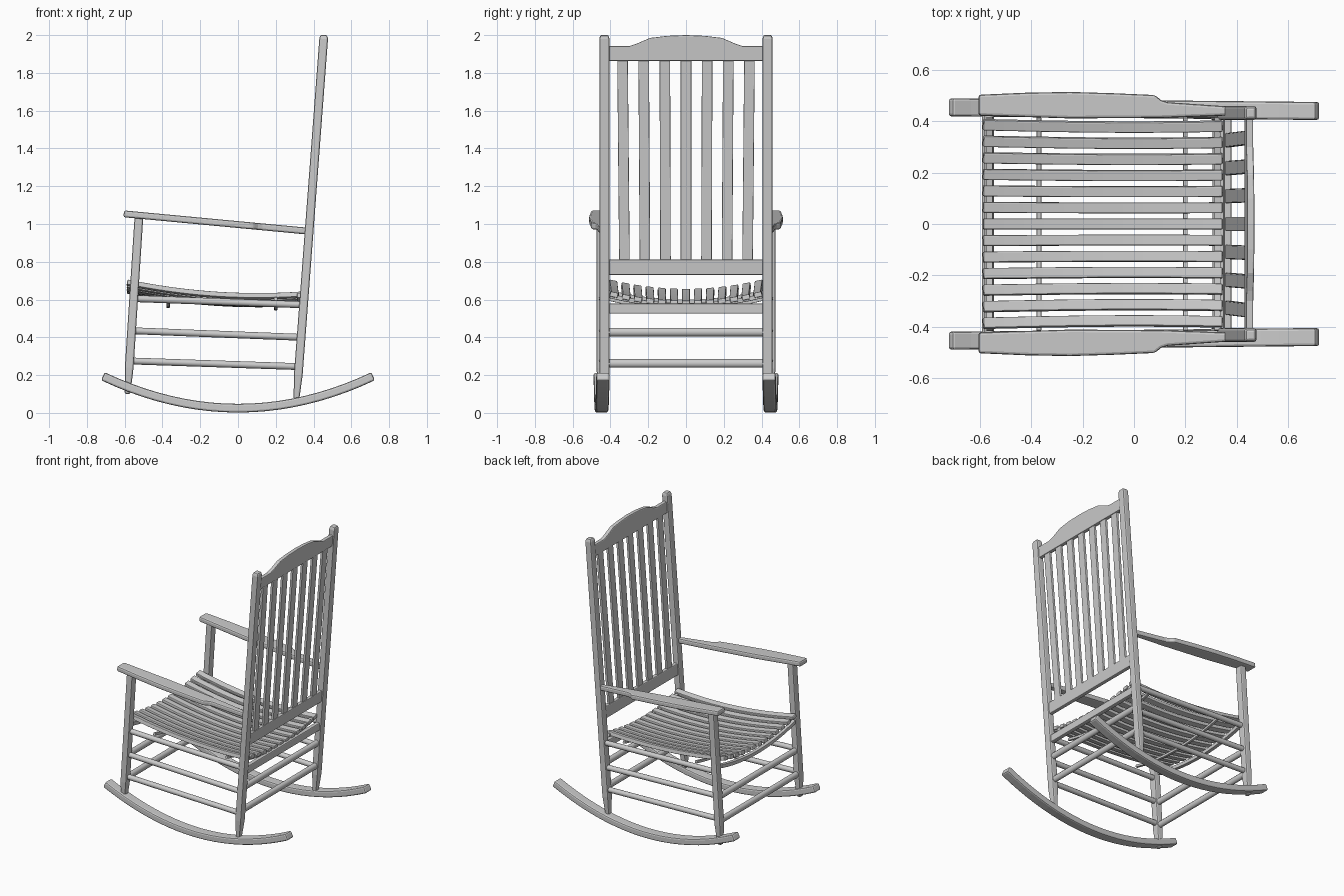
import bpy, bmesh
from math import cos, pi, sin
from mathutils import Vector

cube = bpy.data.objects.get("Cube")
if cube:
    bpy.data.objects.remove(cube)

wood = bpy.data.materials.new("painted grey wood")
wood.use_nodes = True
GREY = (0.6, 0.6, 0.6, 1)
wood.diffuse_color = GREY
wood.node_tree.nodes["Principled BSDF"].inputs["Base Color"].default_value = GREY


def finish(name, bm, bevel=0.0):
    bmesh.ops.recalc_face_normals(bm, faces=bm.faces)
    mesh = bpy.data.meshes.new(name)
    bm.to_mesh(mesh)
    bm.free()
    mesh.materials.append(wood)
    obj = bpy.data.objects.new(name, mesh)
    bpy.context.collection.objects.link(obj)
    if bevel:
        mod = obj.modifiers.new("soft edges", "BEVEL")
        mod.width = bevel
        mod.segments = 2
        mod.limit_method = "ANGLE"
    return obj


def sweep(name, path, width, thick, side=(0, 1, 0), bevel=0.006, scale=None, sides=4):
    """Sweep a box (or round) section along a path; width runs along side."""
    bm = bmesh.new()
    pts = [Vector(p) for p in path]
    rings = []
    for i, p in enumerate(pts):
        t = (pts[min(i + 1, len(pts) - 1)] - pts[max(i - 1, 0)]).normalized()
        u = Vector(side)
        u = (u - t * u.dot(t)).normalized()
        v = t.cross(u)
        k = scale[i] if scale else 1
        if sides == 4:
            offs = [(-1, -1), (1, -1), (1, 1), (-1, 1)]
        else:
            offs = [(cos(2 * pi * j / sides), sin(2 * pi * j / sides)) for j in range(sides)]
        rings.append([bm.verts.new(p + (u * a * width + v * b * thick) * k / 2) for a, b in offs])
    for r, q in zip(rings, rings[1:]):
        for j in range(sides):
            bm.faces.new((r[j], r[(j + 1) % sides], q[(j + 1) % sides], q[j]))
    bm.faces.new(rings[0])
    bm.faces.new(rings[-1])
    obj = finish(name, bm, bevel)
    if sides > 4:
        for f in obj.data.polygons:
            f.use_smooth = len(f.vertices) == 4
    return obj


def plate(name, outline, offset, bevel=0.006):
    """Thicken a flat outline by an offset vector, centred on the outline."""
    bm = bmesh.new()
    off = Vector(offset) / 2
    a = [bm.verts.new(Vector(p) - off) for p in outline]
    b = [bm.verts.new(Vector(p) + off) for p in outline]
    n = len(a)
    bm.faces.new(a)
    bm.faces.new(b)
    for i in range(n):
        bm.faces.new((a[i], a[(i + 1) % n], b[(i + 1) % n], b[i]))
    return finish(name, bm, bevel)


def back_x(z):
    return 0.31 + 0.0755 * (z - 0.08)


def front_x(z):
    return -0.585 + 0.0645 * (z - 0.1)


def dish(y):
    return 0.045 * ((y / 0.385) ** 2 - 1)


def spread(a, b, n):
    return [a + (b - a) * i / (n - 1) for i in range(n)]


# Sides: rockers, posts, arms and side rungs
for s, label in ((1, "left"), (-1, "right")):
    rocker = [(x, s * (0.447 - 0.01 * x), 0.025 + 0.33 * x * x) for x in spread(-0.715, 0.715, 21)]
    sweep(label + "_rocker", rocker, 0.07, 0.046, bevel=0.01)

    zs = (0.07, 0.2, 1.98, 2.0)
    sweep(label + "_back_post", [(back_x(z), s * 0.432, z) for z in zs],
          0.054, 0.046, scale=(0.65, 1, 1, 0.8), bevel=0.009)
    zs = (0.1, 0.24, 1.04)
    sweep(label + "_front_post", [(front_x(z), s * 0.447, z) for z in zs],
          0.054, 0.046, scale=(0.65, 1, 1), bevel=0.009)

    outer = [(-0.605, 0.503), (-0.42, 0.511), (-0.25, 0.514), (-0.08, 0.509), (0.08, 0.502),
             (0.105, 0.482), (0.13, 0.474), (0.36, 0.458)]
    inner = [(0.36, 0.422), (0.1, 0.413), (-0.25, 0.411), (-0.605, 0.422)]
    plate(label + "_arm", [(x, s * y, 0.997 - 0.094 * x) for x, y in outer + inner],
          (0.003, 0, 0.036), bevel=0.01)

    for part, zf, zb in (("seat_rail", 0.605, 0.572), ("upper_rung", 0.435, 0.4),
                         ("lower_rung", 0.275, 0.245)):
        sweep(label + "_side_" + part, [(front_x(zf), s * 0.443, zf), (back_x(zb), s * 0.432, zb)],
              0.036, 0.036, bevel=0, sides=12)

# Rungs across the front and back
for end, place in (("front", front_x), ("back", back_x)):
    for part, z in (("upper", 0.428), ("lower", 0.262)):
        sweep(f"{end}_{part}_rung", [(place(z), -0.44, z), (place(z), 0.44, z)],
              0.036, 0.045, side=(1, 0, 0), bevel=0, sides=12)
sweep("back_seat_rail", [(back_x(0.552), -0.43, 0.552), (back_x(0.552), 0.43, 0.552)],
      0.03, 0.054, side=(1, 0, 0))

# Dished bars that carry the seat slats
for part, x, z, size in (("front", -0.562, 0.632, 0.026), ("back", 0.325, 0.615, 0.024),
                         ("middle_front", -0.37, 0.61, 0.018), ("middle_back", 0.2, 0.597, 0.018)):
    sweep(part + "_seat_bar", [(x, y, z + dish(y)) for y in spread(-0.415, 0.415, 13)],
          size, size, side=(1, 0, 0), bevel=0.003)

# Curved seat slats
for i, y in enumerate(spread(-0.385, 0.385, 13)):
    path = [(x, y * (1 - 0.02 * cos(x * 3)), 0.619 + 0.15 * (x - 0.04) ** 2 - 0.02 * x + dish(y))
            for x in spread(-0.587, 0.345, 13)]
    sweep(f"seat_slat_{i + 1}", path, 0.042, 0.027, side=(0, 1, 0.6 * y), bevel=0.005)

# Backrest: lower rail, crest rail and upright splats
lower = [(y, z) for y, z in ((-0.415, 0.73), (0.415, 0.73), (0.415, 0.812), (-0.415, 0.812))]
plate("lower_back_rail", [(back_x(z), y, z) for y, z in lower], (0.028, 0, 0))
half = [(0.415, 1.863), (0.415, 1.942), (0.3, 1.942), (0.26, 1.955), (0.19, 1.985), (0.1, 1.996)]
crest = half + [(0, 2.0)] + [(-y, z) for y, z in reversed(half)]
plate("crest_rail", [(back_x(z), y, z) for y, z in crest], (0.028, 0, 0))
for i, y in enumerate(spread(-0.336, 0.336, 7)):
    sweep(f"back_splat_{i + 1}", [(back_x(0.8), y * 0.97, 0.8), (back_x(1.875), y, 1.875)],
          0.056, 0.018, bevel=0.004)
